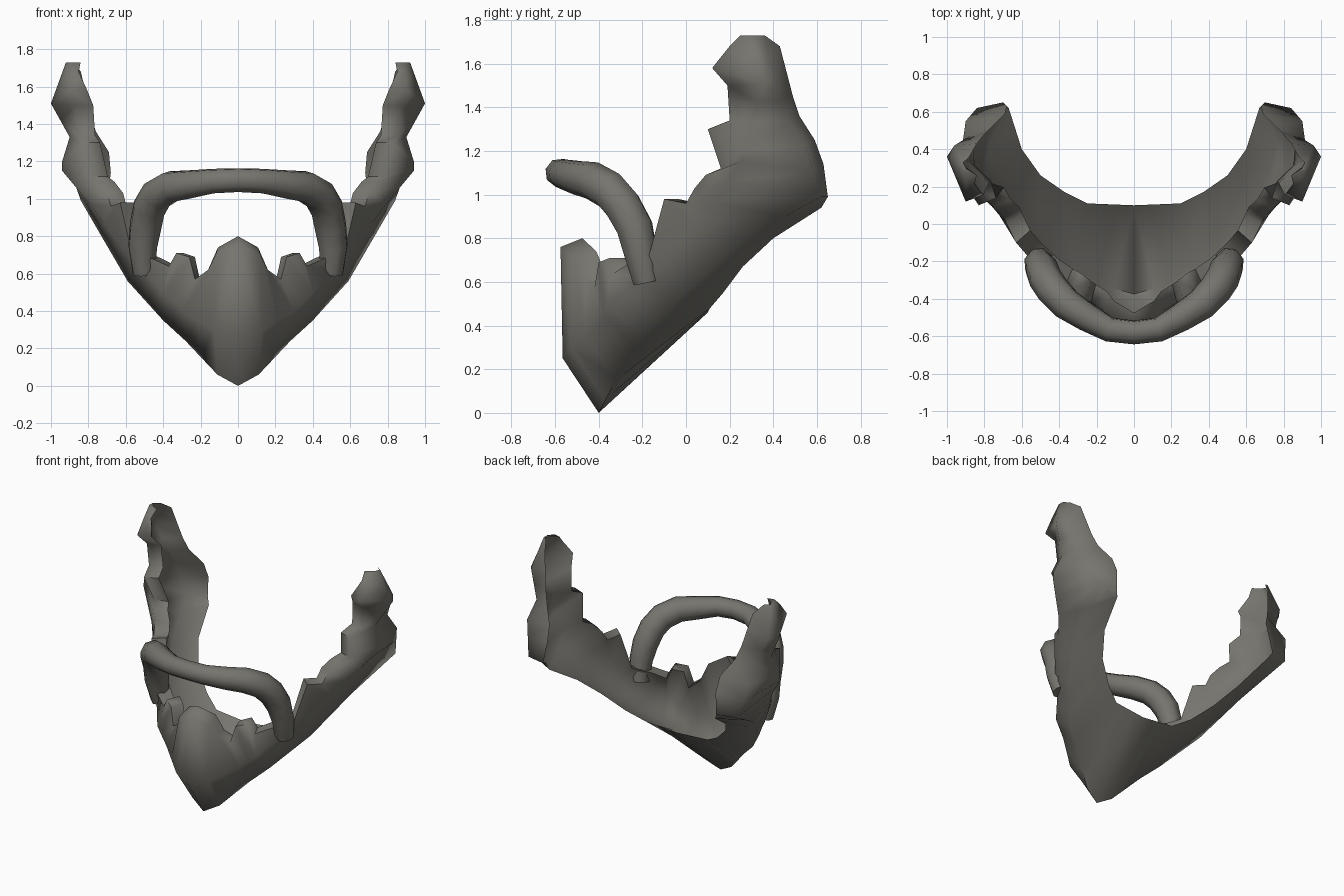
import bpy, bmesh, math
from mathutils import Vector

cube = bpy.data.objects.get("Cube")
if cube:
    bpy.data.objects.remove(cube, do_unlink=True)

hair = bpy.data.materials.new("dark_grey_hair")
hair.use_nodes = True
colour = (0.18, 0.175, 0.155, 1)
hair.diffuse_color = colour
hair.node_tree.nodes["Principled BSDF"].inputs["Base Color"].default_value = colour

STATIONS = 20  # cross-sections from the chin centre to the sideburn tip

# Jagged upper edge, one point per station
edge = [(0, -.575, .76), (.12, -.51, .7), (.16, -.46, .62), (.23, -.42, .57),
        (.26, -.4, .69), (.33, -.35, .71), (.37, -.33, .64), (.46, -.27, .68),
        (.57, -.17, .72), (.63, -.1, .98), (.68, 0, .96), (.7, .04, 1.03),
        (.75, .09, 1.09), (.79, .16, 1.12), (.83, .1, 1.3), (.86, .2, 1.34),
        (.87, .19, 1.5), (.9, .12, 1.58), (.9, .2, 1.68), (.89, .25, 1.73)]

# Smoother rails, keyed by station number
cheek = {0: (0, -.565, .25), 1: (.13, -.53, .3), 3: (.3, -.4, .4),
         5: (.4, -.36, .5), 8: (.58, -.12, .68), 11: (.79, .13, .97),
         13: (.94, .25, 1.15), 14: (.94, .26, 1.2), 15: (.9, .3, 1.33),
         17: (1, .36, 1.51), 19: (.92, .29, 1.73)}
jaw = {0: (0, -.4, 0), 1: (.11, -.37, .06), 3: (.28, -.27, .24),
       5: (.4, -.2, .35), 8: (.59, 0, .56), 10: (.73, .27, .8),
       12: (.84, .62, .99), 14: (.9, .55, 1.22), 15: (.88, .47, 1.34),
       17: (.96, .42, 1.53), 19: (.92, .33, 1.73)}
neck = {0: (0, .1, .46), 3: (.25, .11, .48), 5: (.37, .17, .55),
        7: (.5, .26, .67), 9: (.6, .4, .8), 11: (.67, .62, .94),
        12: (.7, .65, .99), 13: (.68, .63, 1.14), 14: (.69, .59, 1.25),
        15: (.76, .52, 1.36), 16: (.79, .49, 1.45), 18: (.84, .43, 1.68),
        19: (.88, .36, 1.73)}


def sample(rail, station):
    """Point on a keyed rail at a station."""
    low = max(k for k in rail if k <= station)
    high = min(k for k in rail if k >= station)
    blend = (station - low) / (high - low) if high > low else 0
    return Vector(rail[low]).lerp(Vector(rail[high]), blend)


def section(station):
    """Closed loop round the hollow beard: edge, outside, underside, inside."""
    top = Vector(edge[station])
    outer, low, back = (sample(rail, station) for rail in (cheek, jaw, neck))
    thickness = .1 if station < STATIONS - 2 else .05
    inward = (Vector((0, .45, top.z)) - top).normalized() * thickness
    top_in = top + inward
    if station < 2:
        top_in.z += .04
    inner_low = low.lerp(top_in.lerp(back, .5), .12)
    return [top, outer, low, back, inner_low, outer + inward * .5, top_in]


def finish(obj, angle):
    bpy.ops.object.select_all(action='DESELECT')
    obj.select_set(True)
    bpy.context.view_layer.objects.active = obj
    bpy.ops.object.shade_smooth_by_angle(angle=math.radians(angle))


# Beard: half lofted through the sections, then mirrored
bm = bmesh.new()
loops = [[bm.verts.new(p) for p in section(s)] for s in range(STATIONS)]
for a, b in zip(loops, loops[1:]):
    for i in range(len(a)):
        j = (i + 1) % len(a)
        bm.faces.new((a[i], b[i], b[j], a[j]))
bm.faces.new(loops[-1])
mirrored = bmesh.ops.duplicate(bm, geom=bm.verts[:] + bm.edges[:] + bm.faces[:])["geom"]
for v in mirrored:
    if isinstance(v, bmesh.types.BMVert):
        v.co.x *= -1
bmesh.ops.remove_doubles(bm, verts=bm.verts[:], dist=.0005)
bmesh.ops.recalc_face_normals(bm, faces=bm.faces[:])
mesh = bpy.data.meshes.new("beard")
bm.to_mesh(mesh)
bm.free()
beard = bpy.data.objects.new("beard", mesh)
bpy.context.collection.objects.link(beard)
mesh.materials.append(hair)
finish(beard, 80)

# Moustache: tapered tube arching over the mouth into the cheeks
half = [(0, -.58, 1.1, .066), (.13, -.565, 1.095, .068), (.25, -.5, 1.078, .078),
        (.36, -.43, 1.065, .087), (.435, -.35, 1.02, .09), (.475, -.29, .95, .09),
        (.495, -.235, .85, .088), (.51, -.21, .74, .08), (.5, -.18, .6, .065)]
path = [(-x, y, z, r) for x, y, z, r in half[:0:-1]] + half
curve = bpy.data.curves.new("moustache", 'CURVE')
curve.dimensions = '3D'
curve.bevel_depth = 1
curve.bevel_resolution = 2
curve.use_fill_caps = True
spline = curve.splines.new('POLY')
spline.points.add(len(path) - 1)
for point, (x, y, z, r) in zip(spline.points, path):
    point.co = (x, y, z, 1)
    point.radius = r
curve.materials.append(hair)
moustache = bpy.data.objects.new("moustache", curve)
bpy.context.collection.objects.link(moustache)
bpy.ops.object.select_all(action='DESELECT')
moustache.select_set(True)
bpy.context.view_layer.objects.active = moustache
bpy.ops.object.convert(target='MESH')
finish(bpy.context.view_layer.objects.active, 60)
